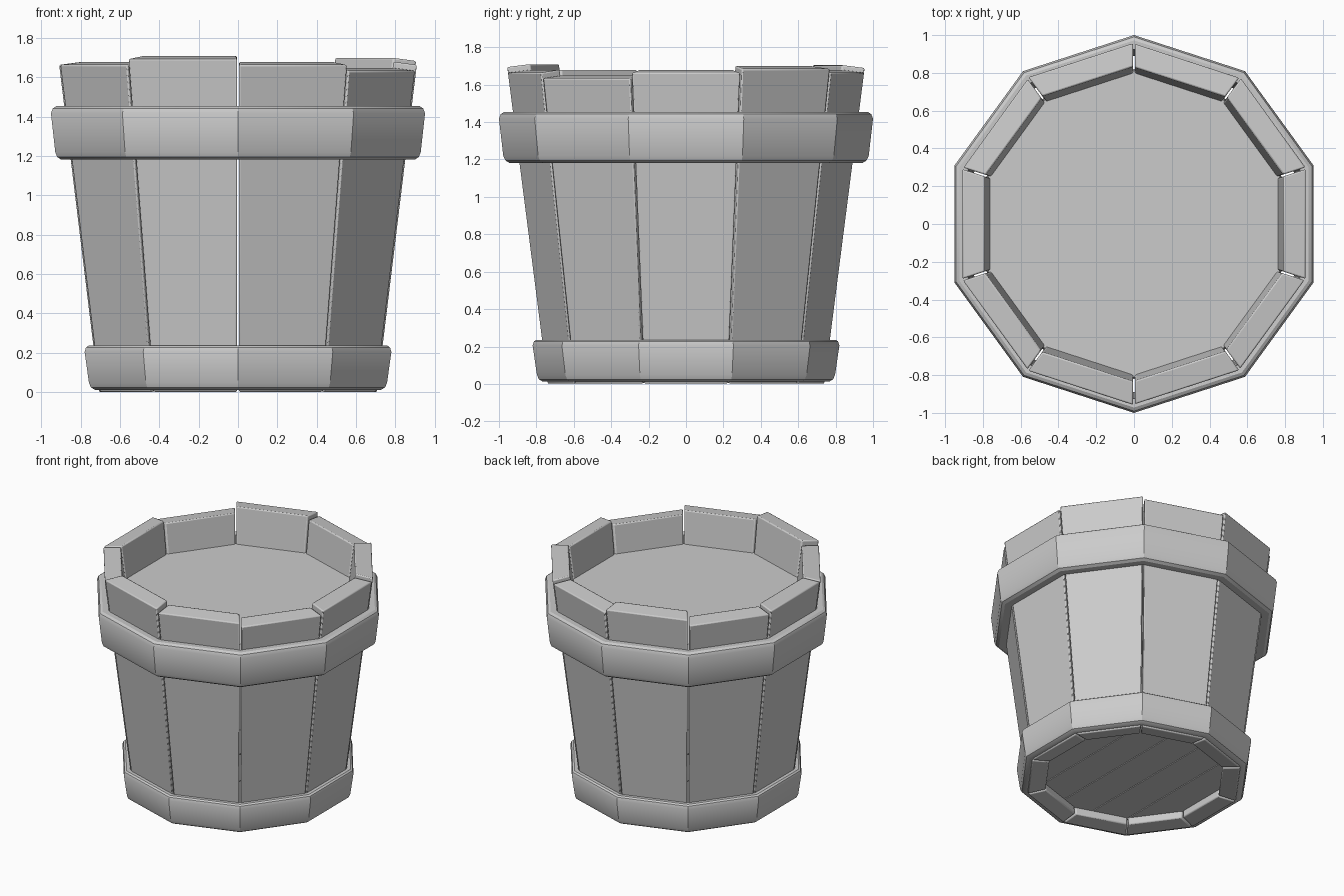
import bpy, bmesh, math
from mathutils import Vector, Matrix

if "Cube" in bpy.data.objects:
    bpy.data.objects.remove(bpy.data.objects["Cube"])

N = 10
HALF = math.pi / N
SLOPE = 0.128                      # outward lean of the wall (corner radius per z)
R0, THICK, GAP = 0.743, 0.127, 0.005


def finish(bm, name, bevel=0.0):
    bmesh.ops.recalc_face_normals(bm, faces=bm.faces)
    me = bpy.data.meshes.new(name)
    bm.to_mesh(me)
    bm.free()
    ob = bpy.data.objects.new(name, me)
    bpy.context.collection.objects.link(ob)
    bpy.context.view_layer.objects.active = ob
    for o in bpy.context.selected_objects:
        o.select_set(False)
    ob.select_set(True)
    if bevel:
        m = ob.modifiers.new("bevel", 'BEVEL')
        m.width, m.segments = bevel, 2
    bpy.ops.object.shade_smooth_by_angle(angle=math.radians(32))
    return ob


def decagon(bm, r, z):
    vs = [bm.verts.new((r * math.cos(HALF * (2 * k + 1)),
                        r * math.sin(HALF * (2 * k + 1)), z)) for k in range(N)]
    return bm.faces.new(vs)


def stave(index, top):
    bm = bmesh.new()
    bmesh.ops.create_cube(bm, size=1)
    for v in bm.verts:
        inner = v.co.x < 0
        z = (top - 0.016 if not inner else top) if v.co.z > 0 else (0.016 if inner else 0)
        r = R0 + SLOPE * z - (THICK if inner else 0)
        side = 1 if v.co.y > 0 else -1
        v.co = Vector((r * math.cos(HALF), side * (r * math.sin(HALF) - GAP), z))
    bm.transform(Matrix.Rotation(2 * HALF * index, 4, 'Z'))
    finish(bm, f"stave_{index + 1}", 0.008)


def hoop(name, profile):
    # closed profile (corner radius, z) swept around ten sides
    bm = bmesh.new()
    rings = [[bm.verts.new((r * math.cos(HALF * (2 * k + 1)),
                            r * math.sin(HALF * (2 * k + 1)), z))
              for r, z in profile] for k in range(N)]
    n = len(profile)
    for k in range(N):
        a, b = rings[k], rings[(k + 1) % N]
        for i in range(n):
            j = (i + 1) % n
            bm.faces.new((a[i], b[i], b[j], a[j]))
    finish(bm, name)


# Wall staves with uneven tops
for i, h in enumerate([1.68, 1.70, 1.68, 1.705, 1.66, 1.68, 1.68, 1.71, 1.68, 1.65]):
    stave(i, h)

# Hoops
hoop("upper_hoop", [(0.925, 1.452), (0.972, 1.454), (0.990, 1.443), (1.0, 1.418),
                    (0.977, 1.22), (0.966, 1.195), (0.945, 1.182), (0.89, 1.182)])
hoop("lower_hoop", [(0.77, 0.235), (0.80, 0.236), (0.813, 0.227), (0.82, 0.205),
                    (0.797, 0.048), (0.786, 0.024), (0.765, 0.012), (0.738, 0.012)])

# Flat surface of the contents
bm = bmesh.new()
decagon(bm, 0.81, 1.44)
finish(bm, "contents_surface")

# Bottom planks running front to back
PLANKS, WIDTH = 5, 1.24 / 5
for i in range(PLANKS):
    bm = bmesh.new()
    decagon(bm, 0.65, 0.07)
    x0 = -0.62 + i * WIDTH
    for x, nx in ((x0 + 0.003, -1), (x0 + WIDTH - 0.003, 1)):
        bmesh.ops.bisect_plane(bm, geom=bm.verts[:] + bm.edges[:] + bm.faces[:],
                               plane_co=(x, 0, 0), plane_no=(nx, 0, 0), clear_outer=True)
    ext = bmesh.ops.extrude_face_region(bm, geom=bm.faces[:])
    for g in ext["geom"]:
        if isinstance(g, bmesh.types.BMVert):
            g.co.z += 0.06
    finish(bm, f"bottom_plank_{i + 1}")
